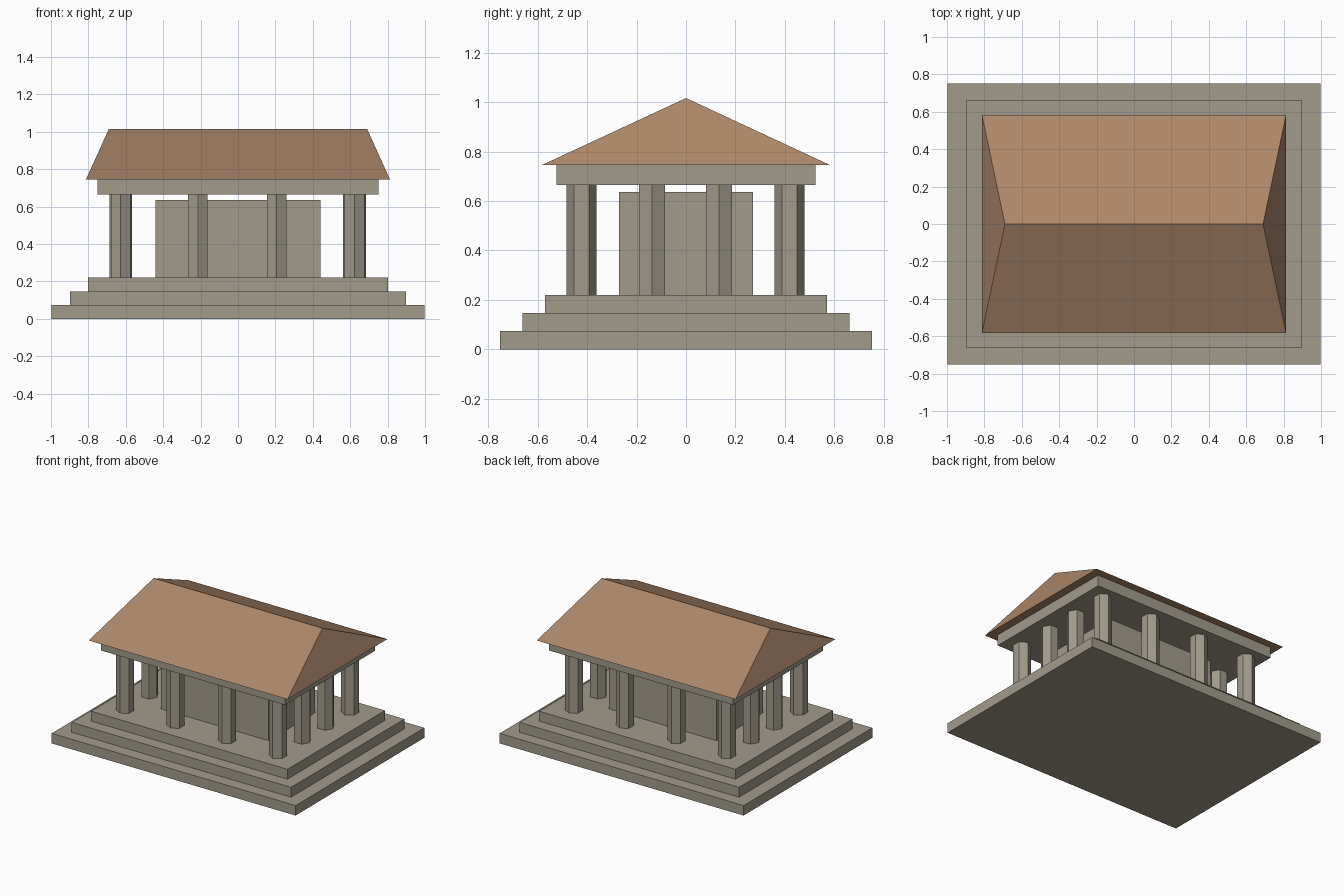
import bpy, bmesh
from math import pi, cos, sin

if "Cube" in bpy.data.objects:
    bpy.data.objects.remove(bpy.data.objects["Cube"])


def material(name, rgb):
    m = bpy.data.materials.new(name)
    m.diffuse_color = (*rgb, 1)
    m.use_nodes = True
    m.node_tree.nodes["Principled BSDF"].inputs["Base Color"].default_value = m.diffuse_color
    return m


STONE = material("stone", (0.36, 0.33, 0.26))
ROOF = material("terracotta", (0.41, 0.24, 0.14))


def loft(name, bottom, top, z0, z1, mat):
    """Closed solid between two outlines with the same number of points."""
    bm = bmesh.new()
    a = [bm.verts.new((x, y, z0)) for x, y in bottom]
    b = [bm.verts.new((x, y, z1)) for x, y in top]
    n = len(a)
    bm.faces.new(a[::-1])
    bm.faces.new(b)
    for i in range(n):
        j = (i + 1) % n
        bm.faces.new((a[i], a[j], b[j], b[i]))
    bmesh.ops.remove_doubles(bm, verts=bm.verts, dist=1e-5)
    bmesh.ops.recalc_face_normals(bm, faces=bm.faces)
    me = bpy.data.meshes.new(name)
    bm.to_mesh(me)
    bm.free()
    me.materials.append(mat)
    ob = bpy.data.objects.new(name, me)
    bpy.context.collection.objects.link(ob)
    return ob


def rect(hx, hy):
    return [(-hx, -hy), (hx, -hy), (hx, hy), (-hx, hy)]


def hexagon(cx, cy, r, turn):
    return [(cx + r * cos(turn + k * pi / 3), cy + r * sin(turn + k * pi / 3))
            for k in range(6)]


def block(name, hx, hy, z0, z1):
    loft(name, rect(hx, hy), rect(hx, hy), z0, z1, STONE)


# Stepped base
block("lower_step", 0.997, 0.752, 0, 0.074)
block("middle_step", 0.897, 0.661, 0.074, 0.147)
block("upper_step", 0.803, 0.569, 0.147, 0.22)

# Inner chamber, stopping just short of the beam
block("inner_chamber", 0.44, 0.27, 0.22, 0.636)

# Ring of six-sided columns, four along each side, one corner facing outwards
XS = (-0.627, -0.215, 0.207, 0.623)
YS = (-0.423, -0.137, 0.133, 0.418)
for i, x in enumerate(XS):
    for j, y in enumerate(YS):
        if i in (0, 3) or j in (0, 3):
            outline = hexagon(x, y, 0.061, pi / 2 if j in (0, 3) else 0)
            loft("column", outline, outline, 0.22, 0.664, STONE)

# Beam slab on the columns
block("beam", 0.752, 0.523, 0.664, 0.745)

# Hipped roof rising to a ridge
bm = bmesh.new()
eave = [bm.verts.new((x, y, 0.745)) for x, y in rect(0.813, 0.583)]
left, right = [bm.verts.new((x, 0, 1.016)) for x in (-0.69, 0.69)]
a, b, c, d = eave
for f in ((d, c, b, a), (a, b, right, left), (b, c, right),
          (c, d, left, right), (d, a, left)):
    bm.faces.new(f)
me = bpy.data.meshes.new("roof")
bm.to_mesh(me)
bm.free()
me.materials.append(ROOF)
bpy.context.collection.objects.link(bpy.data.objects.new("roof", me))
